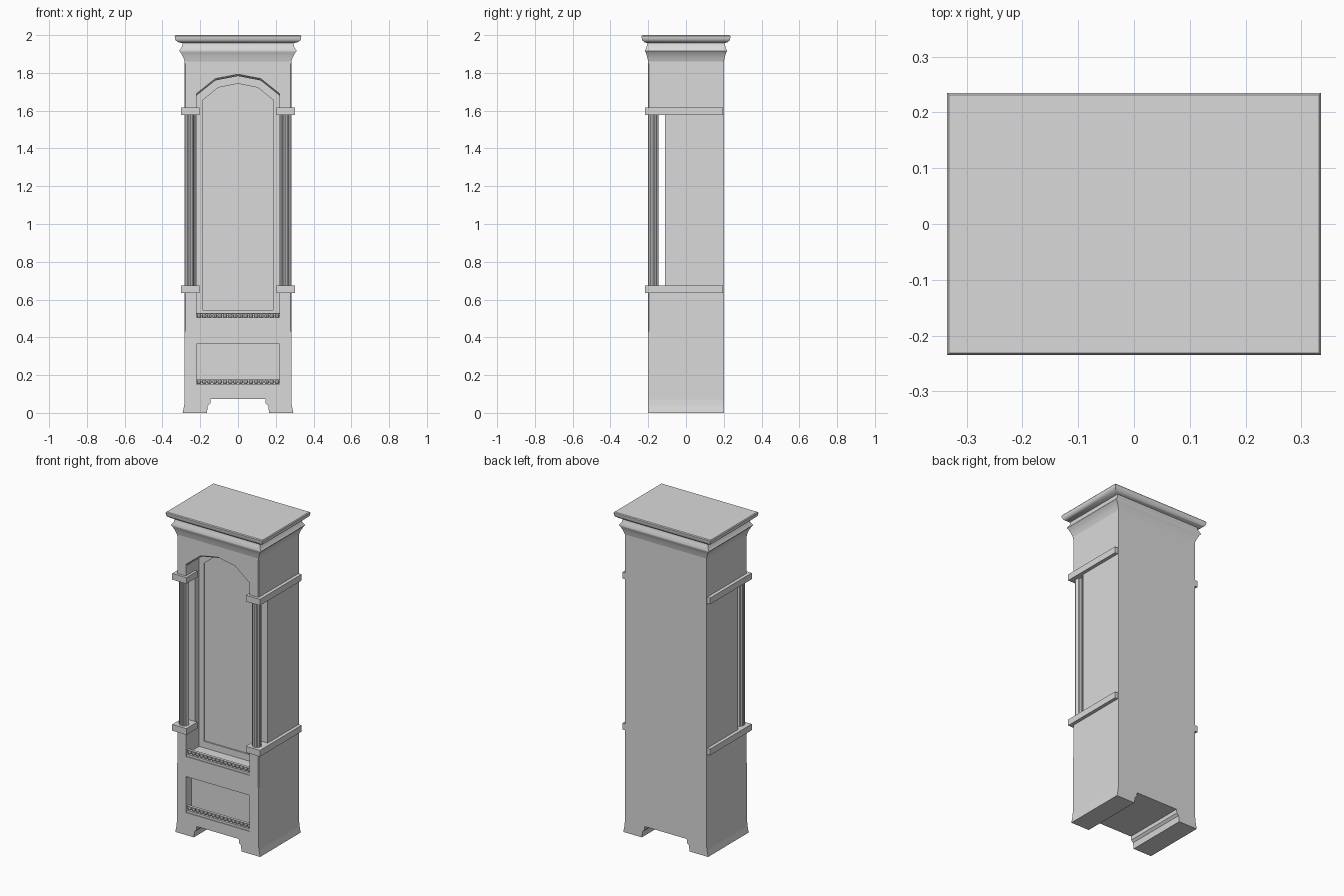
import bpy, bmesh, math

if "Cube" in bpy.data.objects:
    bpy.data.objects.remove(bpy.data.objects["Cube"])

wood = bpy.data.materials.new("grey_finish")
wood.diffuse_color = (0.7, 0.7, 0.7, 1)
wood.use_nodes = True
wood.node_tree.nodes["Principled BSDF"].inputs["Base Color"].default_value = wood.diffuse_color


def finish(bm, name):
    bmesh.ops.recalc_face_normals(bm, faces=bm.faces[:])
    me = bpy.data.meshes.new(name)
    bm.to_mesh(me)
    bm.free()
    me.materials.append(wood)
    ob = bpy.data.objects.new(name, me)
    bpy.context.collection.objects.link(ob)
    return ob


def loft(name, rings):
    """Skin a stack of equal-length rings and cap both ends."""
    bm = bmesh.new()
    rows = [[bm.verts.new(p) for p in r] for r in rings]
    n = len(rows[0])
    for a, b in zip(rows, rows[1:]):
        for i in range(n):
            j = (i + 1) % n
            bm.faces.new((a[i], a[j], b[j], b[i]))
    bm.faces.new(rows[0])
    bm.faces.new(rows[-1])
    return finish(bm, name)


def prism_y(name, pts, y0, y1):
    return loft(name, [[(x, y, z) for x, z in pts] for y in (y0, y1)])


def prism_z(name, pts, z0, z1):
    return loft(name, [[(x, y, z) for x, y in pts] for z in (z0, z1)])


def box(name, x0, x1, y0, y1, z0, z1):
    return prism_z(name, [(x0, y0), (x1, y0), (x1, y1), (x0, y1)], z0, z1)


def mirrored(half):
    """Right-hand outline plus its reflection, skipping points on the axis."""
    return half + [(-x, z) for x, z in reversed(half) if x > 0]


def cut(ob, cutter):
    cutter.hide_render = True
    m = ob.modifiers.new("cut", 'BOOLEAN')
    m.operation = 'DIFFERENCE'
    m.solver = 'EXACT'
    m.object = cutter
    bpy.context.view_layer.objects.active = ob
    bpy.ops.object.modifier_apply(modifier=m.name)
    bpy.data.objects.remove(cutter)


# Case body with flared bracket feet
body = prism_y("case_body", mirrored([
    (0.145, 0.073), (0.147, 0.05), (0.16, 0.037), (0.165, 0.0),
    (0.293, 0.0), (0.289, 0.02), (0.285, 0.04), (0.282, 0.07), (0.282, 1.86)]),
    -0.2, 0.2)

# Arched door recess with a splayed arch edge, sunk door panel, lower panel
arch = mirrored([(0.22, 0.49), (0.22, 1.69), (0.12, 1.77), (0, 1.793)])
cut(body, loft("door_cutter", [
    [(x, y, z - (drop if z > 1 else 0)) for x, z in arch]
    for y, drop in ((-0.3, 0), (-0.2, 0), (-0.185, 0.01), (-0.07, 0.01))]))
cut(body, prism_y("glass_cutter", mirrored([
    (0.187, 0.545), (0.187, 1.655), (0.105, 1.722), (0, 1.743)]), -0.2, -0.062))
cut(body, box("lower_cutter", -0.22, 0.22, -0.3, -0.145, 0.14, 0.365))

for s in (-1, 1):
    # Corner chamfers and open corner notches
    cut(body, prism_z("chamfer_cutter", [
        (s * 0.276, -0.201), (s * 0.3, -0.21), (s * 0.285, -0.193)], 0.43, 1.85))
    cut(body, box("notch_cutter", s * 0.21, s * 0.4, -0.3, -0.11, 0.66, 1.6))

    side = "left" if s < 0 else "right"
    # Fluted columns
    pts = []
    for i in range(24):
        r = 0.024 if i % 3 == 0 else 0.028
        a = math.tau * i / 24
        pts.append((s * 0.251 + r * math.cos(a), -0.173 + r * math.sin(a)))
    prism_z(side + "_column", pts, 0.66, 1.6)

    # Side bands that hold the columns: corner block and side strip
    for label, z0, z1 in (("lower", 0.635, 0.674), ("upper", 1.578, 1.617)):
        box(f"{side}_{label}_band", s * 0.205, s * 0.303, -0.216, -0.108, z0, z1)
        box(f"{side}_{label}_band_strip", s * 0.26, s * 0.303, -0.11, 0.195, z0, z1)

# Crown moulding
crown = loft("crown_moulding", [
    [(x, -y, z), (x, y, z), (-x, y, z), (-x, -y, z)] for x, y, z in (
        (0.282, 0.2, 1.86), (0.286, 0.203, 1.872), (0.293, 0.207, 1.889),
        (0.302, 0.212, 1.905), (0.31, 0.217, 1.915), (0.31, 0.217, 1.919),
        (0.298, 0.209, 1.936), (0.293, 0.205, 1.957), (0.315, 0.219, 1.962),
        (0.328, 0.229, 1.97), (0.334, 0.234, 1.98), (0.335, 0.235, 1.995),
        (0.331, 0.231, 2.0))])

# Beaded sills under the door and in the lower panel
for label, z, back in (("door", 0.49, -0.065), ("lower", 0.14, -0.14)):
    box(label + "_sill", -0.222, 0.222, -0.195, back, z - 0.002, z + 0.014)
    box(label + "_bead_rail", -0.222, 0.222, -0.19, -0.172, z + 0.034, z + 0.038)
    bm = bmesh.new()
    for i in range(16):
        made = bmesh.ops.create_uvsphere(bm, u_segments=8, v_segments=6, radius=0.0125)
        bmesh.ops.translate(bm, verts=made["verts"],
                            vec=((i - 7.5) * 0.0275, -0.181, z + 0.0245))
    finish(bm, label + "_beads")

# Soft shading on the crown cove
bpy.ops.object.select_all(action='DESELECT')
crown.select_set(True)
bpy.context.view_layer.objects.active = crown
bpy.ops.object.shade_smooth_by_angle(angle=math.radians(30))
